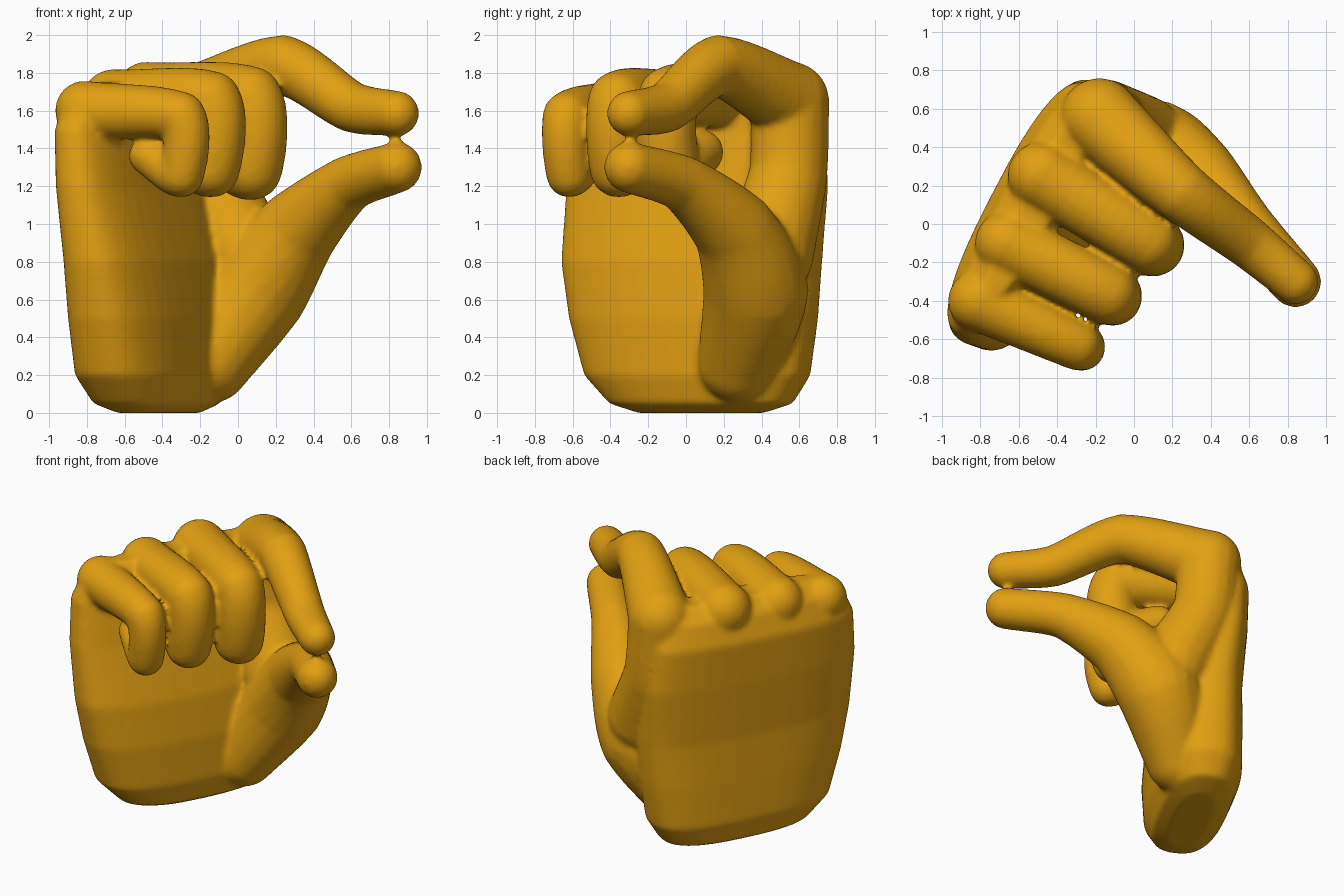
import bpy
import bmesh
import math
from mathutils import Matrix, Vector

cube = bpy.data.objects.get("Cube")
if cube:
    bpy.data.objects.remove(cube)

skin = bpy.data.materials.new("golden_skin")
skin.use_nodes = True
colour = (0.76, 0.35, 0.006, 1)
skin.diffuse_color = colour
skin.node_tree.nodes["Principled BSDF"].inputs["Base Color"].default_value = colour

bm = bmesh.new()


def limb(points, steps=10):
    """Rounded limb: overlapping spheres swept along a smooth path of x, y, z, radius."""
    pts = [Vector(p) for p in points]
    pts = [2 * pts[0] - pts[1]] + pts + [2 * pts[-1] - pts[-2]]
    for a, b, c, d in zip(pts, pts[1:], pts[2:], pts[3:]):
        for i in range(steps + 1):
            t = i / steps
            # blend of straight and curved paths keeps knuckles firm
            curve = 0.5 * (2 * b + (c - a) * t + (2 * a - 5 * b + 4 * c - d) * t ** 2
                           + (3 * b - a - 3 * c + d) * t ** 3)
            p = curve.lerp(b.lerp(c, t), 0.4)
            bmesh.ops.create_uvsphere(bm, u_segments=20, v_segments=12, radius=p[3],
                                      matrix=Matrix.Translation(p.xyz))


def palm(levels, sides=40):
    """Stack of rounded slabs, each level: z, centre x, centre y, half length, half thickness."""
    along, across = Vector((0.46, 0.89, 0)), Vector((0.89, -0.46, 0))
    rings = []
    for z, x, y, length, thick in levels:
        ring = []
        for i in range(sides):
            a = math.tau * i / sides
            c, s = math.cos(a), math.sin(a)
            u = math.copysign(abs(c) ** 0.75, c) * length
            v = math.copysign(abs(s) ** 0.75, s) * thick
            ring.append(bm.verts.new(Vector((x, y, z)) + along * u - across * v))
        rings.append(ring)
    for low, high in zip(rings, rings[1:]):
        for i in range(sides):
            j = (i + 1) % sides
            bm.faces.new((low[i], high[i], high[j], low[j]))
    bm.faces.new(rings[0])
    bm.faces.new(rings[-1][::-1])
    bmesh.ops.recalc_face_normals(bm, faces=bm.faces[:])


# Palm, from wrist to knuckles
palm([(0.0, -0.42, 0.08, 0.36, 0.13), (0.05, -0.43, 0.08, 0.52, 0.22),
      (0.2, -0.45, 0.06, 0.64, 0.27), (0.5, -0.46, 0.04, 0.71, 0.27),
      (0.8, -0.48, 0.03, 0.75, 0.25), (1.2, -0.54, 0.06, 0.76, 0.21),
      (1.5, -0.57, 0.07, 0.73, 0.19), (1.66, -0.54, 0.07, 0.67, 0.16),
      (1.75, -0.5, 0.1, 0.52, 0.09)])

# Thumb with its mound
limb([(-0.15, 0.28, 0.27, 0.22), (0.09, 0.37, 0.65, 0.28), (0.31, 0.26, 0.96, 0.22),
      (0.58, -0.01, 1.21, 0.15), (0.84, -0.3, 1.3, 0.135)])

# Web between thumb and index finger
limb([(0.02, 0.43, 0.85, 0.25), (-0.14, 0.54, 1.25, 0.21), (-0.18, 0.55, 1.64, 0.21)])

# Index finger, reaching toward the thumb
limb([(-0.18, 0.55, 1.65, 0.21), (0.24, 0.17, 1.84, 0.16),
      (0.6, -0.1, 1.62, 0.135), (0.84, -0.3, 1.585, 0.12)])

# Middle, ring and little fingers, curled under
limb([(-0.48, 0.25, 1.68, 0.18), (0.07, -0.09, 1.67, 0.165),
      (0.07, -0.09, 1.29, 0.165), (-0.14, 0.08, 1.38, 0.12)])
limb([(-0.66, -0.1, 1.65, 0.17), (-0.14, -0.36, 1.65, 0.16),
      (-0.14, -0.36, 1.29, 0.15), (-0.34, -0.22, 1.38, 0.12)])
limb([(-0.81, -0.4, 1.6, 0.16), (-0.3, -0.63, 1.57, 0.13),
      (-0.3, -0.62, 1.26, 0.12), (-0.48, -0.5, 1.36, 0.1)])

mesh = bpy.data.meshes.new("pinching_hand")
bm.to_mesh(mesh)
bm.free()
mesh.materials.append(skin)
hand = bpy.data.objects.new("pinching_hand", mesh)
bpy.context.collection.objects.link(hand)

# Fuse everything into one soft skin
fuse = hand.modifiers.new("fuse", "REMESH")
fuse.mode = "VOXEL"
fuse.voxel_size = 0.018
fuse.use_smooth_shade = True
soften = hand.modifiers.new("soften", "SMOOTH")
soften.factor = 0.5
soften.iterations = 8
